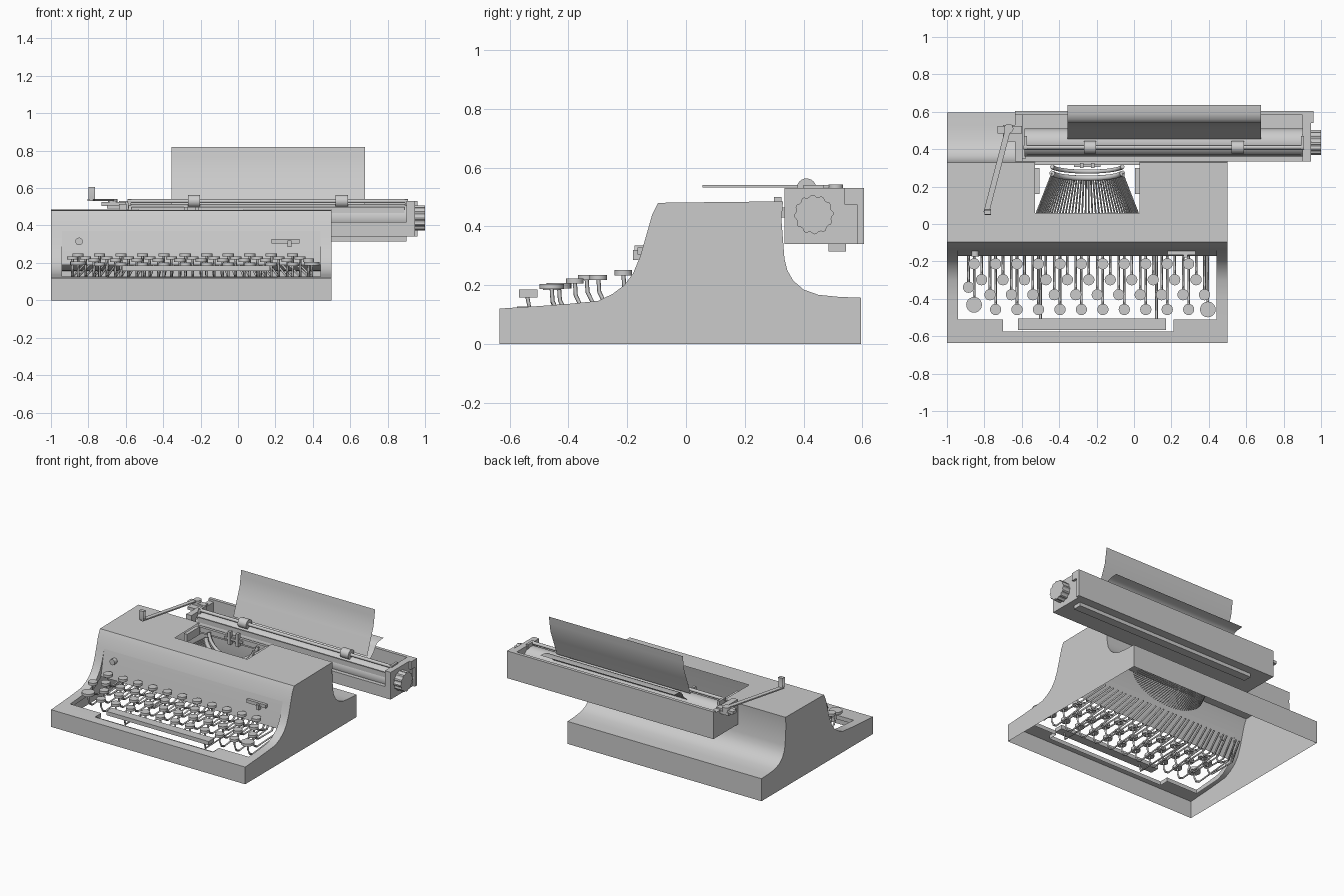
import bpy, bmesh, math
from mathutils import Matrix, Vector

if "Cube" in bpy.data.objects:
    bpy.data.objects.remove(bpy.data.objects["Cube"])

grey = bpy.data.materials.new("plain grey")
grey.diffuse_color = (0.6, 0.6, 0.6, 1)
grey.use_nodes = True
grey.node_tree.nodes["Principled BSDF"].inputs["Base Color"].default_value = grey.diffuse_color


def finish(name, bm, smooth=False):
    bmesh.ops.recalc_face_normals(bm, faces=bm.faces)
    me = bpy.data.meshes.new(name)
    bm.to_mesh(me)
    bm.free()
    ob = bpy.data.objects.new(name, me)
    bpy.context.collection.objects.link(ob)
    me.materials.append(grey)
    if smooth:
        bpy.ops.object.select_all(action='DESELECT')
        ob.select_set(True)
        bpy.context.view_layer.objects.active = ob
        bpy.ops.object.shade_smooth_by_angle(angle=math.radians(35))
    return ob


def add_box(bm, x, y, z):
    c = [(a + b) / 2 for a, b in (x, y, z)]
    s = [b - a for a, b in (x, y, z)]
    bmesh.ops.create_cube(bm, size=1, matrix=Matrix.Translation(c) @ Matrix.Diagonal((*s, 1)))


def boxes(name, *items):
    bm = bmesh.new()
    for it in items:
        add_box(bm, *it)
    return finish(name, bm)


def add_cyl(bm, c, r, h, axis='Z', n=24):
    rot = {'Z': Matrix(), 'X': Matrix.Rotation(math.pi / 2, 4, 'Y'),
           'Y': Matrix.Rotation(math.pi / 2, 4, 'X')}[axis]
    bmesh.ops.create_cone(bm, cap_ends=True, segments=n, radius1=r, radius2=r, depth=h,
                          matrix=Matrix.Translation(c) @ rot)


def cyls(name, *items):
    bm = bmesh.new()
    for it in items:
        add_cyl(bm, *it)
    return finish(name, bm, True)


def sheet(name, profile, x0, x1):
    """Sweep a (y, z) line along x as a thin sheet."""
    bm = bmesh.new()
    rows = [[bm.verts.new((x, y, z)) for x in (x0, x1)] for y, z in profile]
    for a, b in zip(rows, rows[1:]):
        bm.faces.new((a[0], a[1], b[1], b[0]))
    return finish(name, bm, True)


def tubes(name, paths, r, res=0):
    cu = bpy.data.curves.new(name, 'CURVE')
    cu.dimensions = '3D'
    cu.bevel_depth, cu.bevel_resolution, cu.use_fill_caps = r, res, True
    for p in paths:
        sp = cu.splines.new('POLY')
        sp.points.add(len(p) - 1)
        for pt, co in zip(sp.points, p):
            pt.co = (*co, 1)
    ob = bpy.data.objects.new(name, cu)
    bpy.context.collection.objects.link(ob)
    cu.materials.append(grey)
    bpy.ops.object.select_all(action='DESELECT')
    ob.select_set(True)
    bpy.context.view_layer.objects.active = ob
    bpy.ops.object.convert(target='MESH')
    return ob


# Body shell: side profile swept over x cuts, leaving keyboard and basket openings
prof = [(-.635, 0), (-.635, .12), (-.575, .124), (-.51, .128), (-.4, .136), (-.3, .146), (-.25, .17),
        (-.21, .2), (-.18, .24), (-.155, .3), (-.135, .37), (-.115, .44), (-.095, .48), (.06, .482),
        (.33, .485), (.325, .42), (.335, .29), (.345, .25), (.365, .215), (.4, .185), (.45, .167),
        (.52, .16), (.595, .157), (.595, 0)]
cuts = [-1, -.94, -.70, -.53, .03, .21, .44, .5]


def is_open(x, y, z):
    keys = -.94 < x < .44 and -.51 < y < -.135 and z < .37
    space = -.70 < x < .21 and -.575 < y < -.5
    basket = -.53 < x < .03 and .06 < y < .34 and z > .38
    return keys or space or basket


bm = bmesh.new()
grid = [[bm.verts.new((x, y, z)) for x in cuts] for y, z in prof]
for i in range(len(prof) - 1):
    for j in range(len(cuts) - 1):
        q = (grid[i][j], grid[i][j + 1], grid[i + 1][j + 1], grid[i + 1][j])
        if not is_open(*(sum((v.co for v in q), Vector()) / 4)):
            bm.faces.new(q)
for j in (0, -1):
    bm.faces.new([row[j] for row in grid])
bmesh.ops.delete(bm, geom=[v for v in bm.verts if not v.link_faces], context='VERTS')
finish("body_shell", bm, True)

# Inner cheeks and rim around the keyboard
bm = bmesh.new()
for x in (-.94, .44):
    pts = [(-.51, .10)] + prof[3:11] + [(-.165, .19), (-.25, .13), (-.3, .11)]
    bm.faces.new([bm.verts.new((x, y, z)) for y, z in pts])
rim = [(-.94, -.51), (-.70, -.51), (-.70, -.575), (.21, -.575), (.21, -.51), (.44, -.51)]
for a, b in zip(rim, rim[1:]):
    bm.faces.new([bm.verts.new((*p, z)) for p, z in ((a, .128), (b, .128), (b, .10), (a, .10))])
finish("keyboard_rim", bm)
sheet("front_panel", [(-.135, .37), (-.15, .3), (-.17, .19)], -.94, .44)

# Panel knob and switch
cyls("panel_knob", ((-.85, -.16, .315), .02, .03, 'Y'))
boxes("panel_switch", ((.18, .33), (-.165, -.145), (.305, .328)), ((.265, .285), (-.18, -.15), (.285, .32)))

# Keys with stems and levers: (first x, count, y, z, radius)
rows = [(-.855, 11, -.213, .242, .03), (-.815, 11, -.298, .226, .03), (-.77, 11, -.378, .214, .03),
        (-.74, 10, -.457, .192, .03), (-.885, 1, -.338, .226, .03), (-.855, 1, -.432, .198, .042),
        (.395, 1, -.457, .195, .042)]
bm = bmesh.new()
levers = []
for x0, n, y, z, r in rows:
    for k in range(n):
        x = x0 + .1147 * k
        add_cyl(bm, (x, y, z), r, .018, n=20)
        levers.append([(x, y, z - .005), (x, y + .003, z - .05), (x, y + .02, z - .085),
                       (x, y + .05, z - .10), (x, -.1, .125), (x * .9 - .025, .05, .19)])
finish("keys", bm, True)
tubes("key_levers", levers, .007)

# Space bar with supports
boxes("space_bar", ((-.62, .17), (-.568, -.505), (.158, .185)))
tubes("space_bar_arms", [[(x, -.54, .16), (x, -.53, .11), (x, -.1, .12)] for x in (-.5, .12)], .007)

# Fan of type bars in the basket, with its curved segment
bars, arc = [], []
for k in range(44):
    t = math.radians(-82 + 164 * k / 43)
    s, c = math.sin(t), math.cos(t)
    top = (-.25 + .19 * s, .275 - .03 * c, .45 - .14 * c)
    arc.append(top)
    bars.append([top, (-.25 + .285 * s, .03, .40 - .16 * c)])
tubes("type_bars", bars, .0045)
tubes("type_segment", [arc], .016, 1)
tubes("segment_guard", [[(x, y + .035, z + .02) for x, y, z in arc]], .012, 1)
boxes("basket_brackets", ((-.53, -.505), (.16, .3), (.42, .475)), ((.005, .03), (.16, .3), (.42, .475)),
      ((-.53, .03), (.315, .335), (.43, .465)))
boxes("type_guide", ((-.29, -.27), (.30, .325), (.41, .5)), ((-.23, -.21), (.30, .325), (.41, .5)),
      ((-.32, -.18), (.305, .32), (.44, .455)))

# Carriage trough, end plates and lower rail
boxes("carriage_trough", ((-.62, .93), (.335, .60), (.34, .352)), ((-.635, .96), (.582, .605), (.34, .53)),
      ((-.60, .93), (.335, .35), (.34, .42)), ((-.58, .91), (.35, .375), (.40, .42)))
boxes("carriage_ends", ((.90, .945), (.335, .60), (.34, .53)), ((-.635, -.595), (.335, .60), (.34, .515)),
      ((.905, .96), (.54, .605), (.475, .53)))
boxes("carriage_rail", ((-.5, .9), (.485, .545), (.315, .34)))

# Platen and ribbed turning knob
cyls("platen", ((.16, .435, .44), .075, 1.49, 'X', 40))
bm = bmesh.new()
ring = []
for k in range(48):
    r = .067 if k % 4 < 2 else .061
    a = 2 * math.pi * k / 48
    ring.append(bm.verts.new((.94, .435 + r * math.cos(a), .44 + r * math.sin(a))))
f = bm.faces.new(ring)
ext = bmesh.ops.extrude_face_region(bm, geom=[f])
bmesh.ops.translate(bm, vec=(.06, 0, 0), verts=[v for v in ext['geom'] if isinstance(v, bmesh.types.BMVert)])
finish("platen_knob", bm)

# Paper bail with rollers and arms
cyls("paper_bail", ((.16, .41, .53), .011, 1.5, 'X', 12),
     *[((x, .41, .53), .033, .065, 'X') for x in (-.235, .555)])
boxes("bail_arms", *[((x - .008, x + .008), (.40, .47), (.49, .54)) for x in (-.58, .9)])
boxes("front_scale", ((-.57, .89), (.365, .372), (.42, .50)))

# Paper sheet and curled paper rest
wrap = [(.435 + .079 * math.cos(a), .44 + .079 * math.sin(a)) for a in (-1.2, -.8, -.4, 0, .4, .8)]
sheet("paper", [(.455, .525), (.475, .58), (.5, .645), (.525, .71), (.535, .77), (.542, .82)], -.355, .68)
sheet("paper_rest", wrap + [(.53, .53), (.545, .555), (.56, .573), (.59, .582), (.637, .585)], -.355, .68)

# Carriage return lever with upright finger tab
boxes("lever_mount", ((-.73, -.6), (.485, .525), (.505, .525)), ((-.70, -.62), (.44, .53), (.49, .51)))
cyls("lever_pivot", ((-.67, .51, .525), .025, .035))
bm = bmesh.new()
d = Vector((-.79, .06, 0)) - Vector((-.67, .52, 0))
mid = Vector((-.73, .29, .536))
bmesh.ops.create_cube(bm, size=1, matrix=Matrix.Translation(mid)
                      @ Matrix.Rotation(math.atan2(d.y, d.x), 4, 'Z') @ Matrix.Diagonal((d.length, .03, .009, 1)))
finish("return_lever", bm)
tab = sheet("lever_tab", [(.08, .535), (.052, .54), (.048, .57), (.05, .605), (.075, .605),
                          (.072, .57), (.08, .535)], -.80, -.765)
